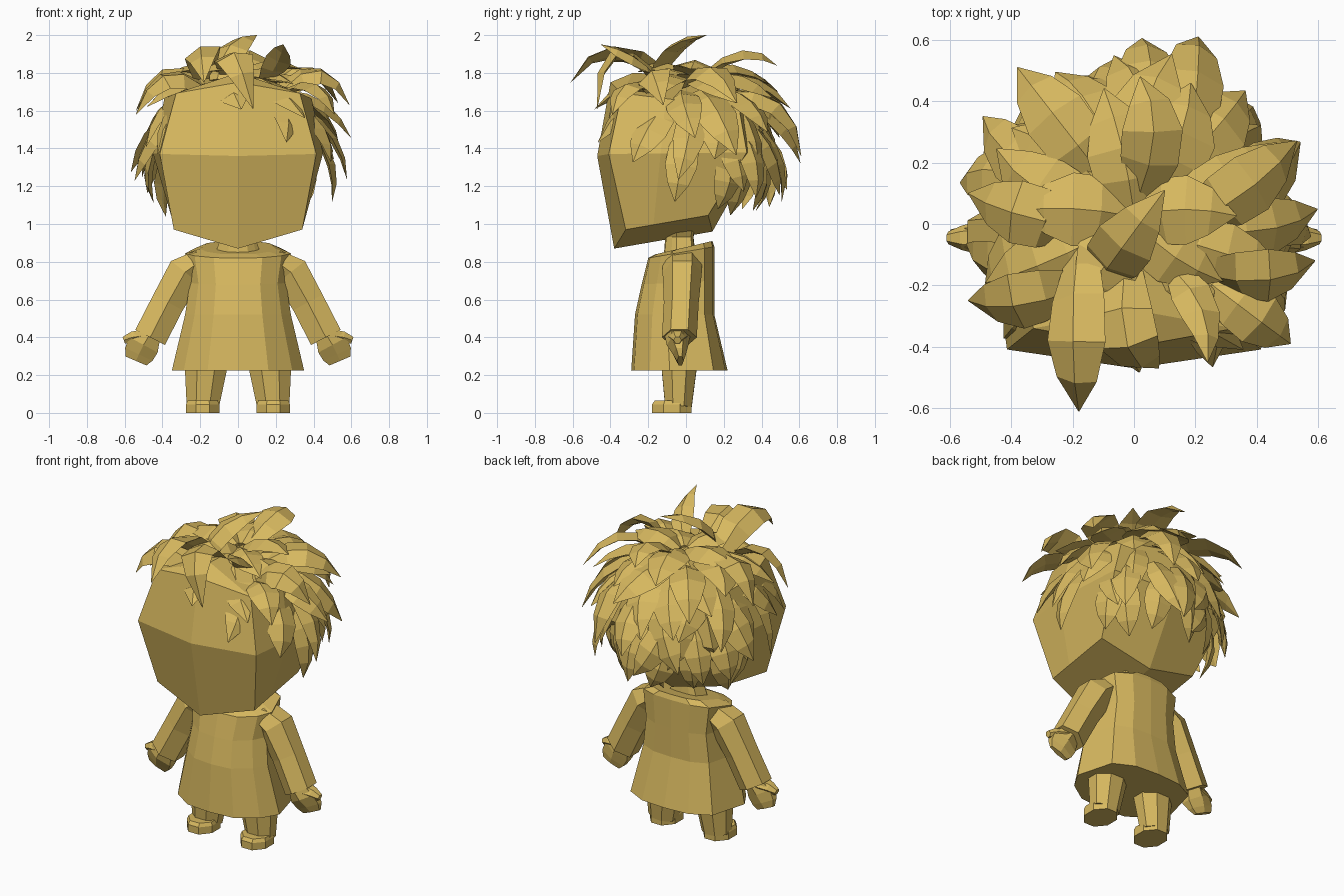
import bpy, bmesh, math, random
from mathutils import Vector

random.seed(11)
cube = bpy.data.objects.get("Cube")
if cube:
    bpy.data.objects.remove(cube)

gold = bpy.data.materials.new("warm_gold")
gold.use_nodes = True
gold.diffuse_color = (0.68, 0.48, 0.115, 1)
gold.node_tree.nodes["Principled BSDF"].inputs["Base Color"].default_value = gold.diffuse_color


def loft(bm, rings, caps=True):
    """Skin a list of equal-length closed rings."""
    loops = [[bm.verts.new(p) for p in ring] for ring in rings]
    for low, high in zip(loops, loops[1:]):
        for i in range(len(low)):
            j = (i + 1) % len(low)
            bm.faces.new((low[i], low[j], high[j], high[i]))
    if caps:
        bm.faces.new(loops[0][::-1])
        bm.faces.new(loops[-1])


def finish(name, bm):
    bmesh.ops.remove_doubles(bm, verts=bm.verts, dist=0.0005)
    bmesh.ops.recalc_face_normals(bm, faces=bm.faces)
    mesh = bpy.data.meshes.new(name)
    bm.to_mesh(mesh)
    bm.free()
    mesh.materials.append(gold)
    obj = bpy.data.objects.new(name, mesh)
    bpy.context.collection.objects.link(obj)
    return obj


ROUND = ((0.46, 0.95), (0.82, 0.66))


def section(x, front, back, z_front, z_back, corners=ROUND, lift=0):
    """Symmetric ring whose height runs from front to back."""
    middle = front * 0.6 + back * 0.4
    half = [(0, front)] + [(x * r, front * p) for r, p in corners]
    half += [(x, middle)] + [(x * r, back * p) for r, p in corners[::-1]]
    half.append((0, back))
    ring = []
    for px, py in half + [(-px, py) for px, py in half[-2:0:-1]]:
        t = (py - front) / (back - front)
        pz = z_front + (z_back - z_front) * t + (lift if px else 0)
        ring.append((px, py, pz))
    return ring


def body_part(name, sections, caps=True):
    bm = bmesh.new()
    loft(bm, [section(*s) for s in sections], caps)
    return finish(name, bm)


def limb(name, side, path, sides=8):
    """Tube through (x, y, z, half width, half depth) stations."""
    rings = []
    for i, (x, y, z, w, d) in enumerate(path):
        a, b = path[max(i - 1, 0)], path[min(i + 1, len(path) - 1)]
        along = Vector((b[0] - a[0], 0, b[2] - a[2])).normalized()
        across = Vector((-along.z, 0, along.x))
        ring = []
        for k in range(sides):
            angle = math.tau * (k + 0.5) / sides
            grow = 1 / math.cos(math.pi / sides)
            p = Vector((x, y, z)) + across * (w * grow * math.cos(angle))
            p.y += d * grow * math.sin(angle)
            ring.append((p.x * side, p.y, p.z))
        rings.append(ring)
    bm = bmesh.new()
    loft(bm, rings)
    return finish(name, bm)


# Angular head with a ridge under the chin and along the crown
body_part("head", [
    (0, -0.38, 0.14, 0.87, 0.96, ((1, 1),)),
    (0.34, -0.38, 0.14, 0.87, 0.96, ((1, 0.84),), 0.09),
    (0.45, -0.47, 0.37, 1.36, 1.37, ((0.92, 0.87),), 0.01),
    (0.39, -0.40, 0.33, 1.75, 1.66, ((0.84, 0.85),), -0.05),
    (0, -0.28, 0.2, 1.80, 1.78, ((1, 1),)),
], caps=False)

# Neck
body_part("neck", [
    (0.13, -0.12, 0.05, 0.8, 0.84),
    (0.09, -0.11, 0.04, 0.93, 0.93),
    (0.13, -0.12, 0.05, 1.0, 1.0),
])

# Flared dress
body_part("dress", [
    (0.35, -0.29, 0.22, 0.225, 0.225),
    (0.28, -0.27, 0.15, 0.52, 0.52),
    (0.255, -0.235, 0.15, 0.68, 0.7),
    (0.28, -0.20, 0.15, 0.82, 0.88),
    (0.2, -0.16, 0.14, 0.84, 0.91),
])

# Arms, hands, legs and feet on both sides
for side, label in ((1, "left"), (-1, "right")):
    limb(label + "_arm", side, [
        (0.19, -0.02, 0.81, 0.06, 0.09), (0.28, -0.02, 0.745, 0.095, 0.09),
        (0.37, -0.025, 0.585, 0.088, 0.08), (0.465, -0.035, 0.40, 0.088, 0.08)], 6)
    limb(label + "_hand", side, [
        (0.465, -0.045, 0.42, 0.06, 0.06), (0.5, -0.045, 0.36, 0.085, 0.05),
        (0.525, -0.035, 0.31, 0.08, 0.03), (0.54, -0.03, 0.275, 0.06, 0.015)], 6)
    limb(label + "_thumb", side, [
        (0.49, -0.045, 0.41, 0.035, 0.05), (0.56, -0.045, 0.4, 0.03, 0.035),
        (0.605, -0.045, 0.385, 0.018, 0.018)], 6)
    limb(label + "_leg", side, [
        (0.165, -0.035, 0.3, 0.12, 0.1), (0.187, -0.04, 0.03, 0.085, 0.07)])
    limb(label + "_foot", side, [
        (0.187, -0.075, 0.065, 0.08, 0.09), (0.187, -0.075, 0.045, 0.088, 0.105),
        (0.187, -0.075, 0, 0.088, 0.105)])


# Hair made of curved, ridged, pointed locks
CENTRE = Vector((0, 0.02, 1.4))
hair = bmesh.new()


def scalp(azimuth, elevation, radius):
    """Point around the skull; azimuth zero is the back."""
    a, e = math.radians(azimuth), math.radians(elevation)
    return CENTRE + radius * Vector((0.44 * math.sin(a) * math.cos(e),
                                     0.43 * math.cos(a) * math.cos(e),
                                     0.41 * math.sin(e)))


def lock(root, bend, tip, width):
    root, bend, tip = Vector(root), Vector(bend), Vector(tip)
    rings = []
    for t, w in ((0, 0.6), (0.25, 0.95), (0.5, 1), (0.75, 0.68), (1, 0.02)):
        p = root.lerp(bend, t).lerp(bend.lerp(tip, t), t)
        along = (bend - root).lerp(tip - bend, t).normalized()
        across = along.cross(p - CENTRE).normalized()
        out = across.cross(along)
        w *= width / 2
        rings.append([p - across * w, p + out * w * 0.35,
                      p + across * w, p - out * w * 0.15])
    loft(hair, rings)


# Rows: count, azimuth reach, root, bend and tip elevations, tip radius, width
rows = [
    (5, 150, 85, 68, 46, 1.26, 0.22),
    (9, 160, 70, 48, 24, 1.3, 0.22),
    (10, 132, 50, 28, 2, 1.3, 0.21),
    (10, 112, 34, 8, -14, 1.3, 0.19),
    (9, 88, 14, -10, -30, 1.28, 0.18),
    (7, 64, -4, -24, -43, 1.22, 0.15),
]
for count, reach, root_el, bend_el, tip_el, radius, width in rows:
    for i in range(count):
        az = reach * (2 * i / (count - 1) - 1) + random.uniform(-6, 6)
        swing = random.uniform(-20, 20)
        drop = random.uniform(-8, 8)
        stretch = random.uniform(0.92, 1.06)
        lock(scalp(az, root_el, 0.92),
             scalp(az + swing * 0.3, bend_el + drop / 2, 1.17 * stretch),
             scalp(az + swing, tip_el + drop, radius * stretch),
             width * random.uniform(0.85, 1.15))

# Large feature locks: quiff, crown, fringe, back and sides
lock((-0.17, -0.08, 1.76), (-0.2, -0.42, 2.06), (-0.18, -0.61, 1.75), 0.2)
lock((-0.1, -0.16, 1.76), (-0.06, -0.1, 1.96), (0.1, 0.11, 2.0), 0.2)
lock((-0.03, -0.15, 1.78), (-0.06, -0.46, 2.06), (0.08, -0.47, 1.61), 0.2)
lock((0.14, -0.16, 1.76), (0.24, -0.28, 1.88), (0.24, -0.45, 1.95), 0.14)
lock((0.02, 0.1, 1.78), (0.1, 0.32, 1.96), (0.02, 0.48, 1.84), 0.2)
lock((0.17, 0.2, 1.68), (0.2, 0.55, 1.7), (0.21, 0.61, 1.36), 0.21)
lock((0.2, 0.02, 1.74), (0.4, 0.12, 1.9), (0.53, 0.27, 1.64), 0.21)
lock((0.24, -0.15, 1.7), (0.46, -0.2, 1.9), (0.59, -0.12, 1.63), 0.19)
lock((-0.2, 0.0, 1.74), (-0.4, 0.03, 1.9), (-0.54, 0.1, 1.6), 0.21)
lock((-0.2, -0.2, 1.72), (-0.4, -0.28, 1.86), (-0.54, -0.25, 1.58), 0.2)
lock((-0.1, 0.15, 1.74), (-0.28, 0.38, 1.86), (-0.38, 0.51, 1.6), 0.21)
lock((0.26, -0.2, 1.7), (0.43, -0.33, 1.78), (0.51, -0.39, 1.58), 0.18)
finish("hair", hair)
